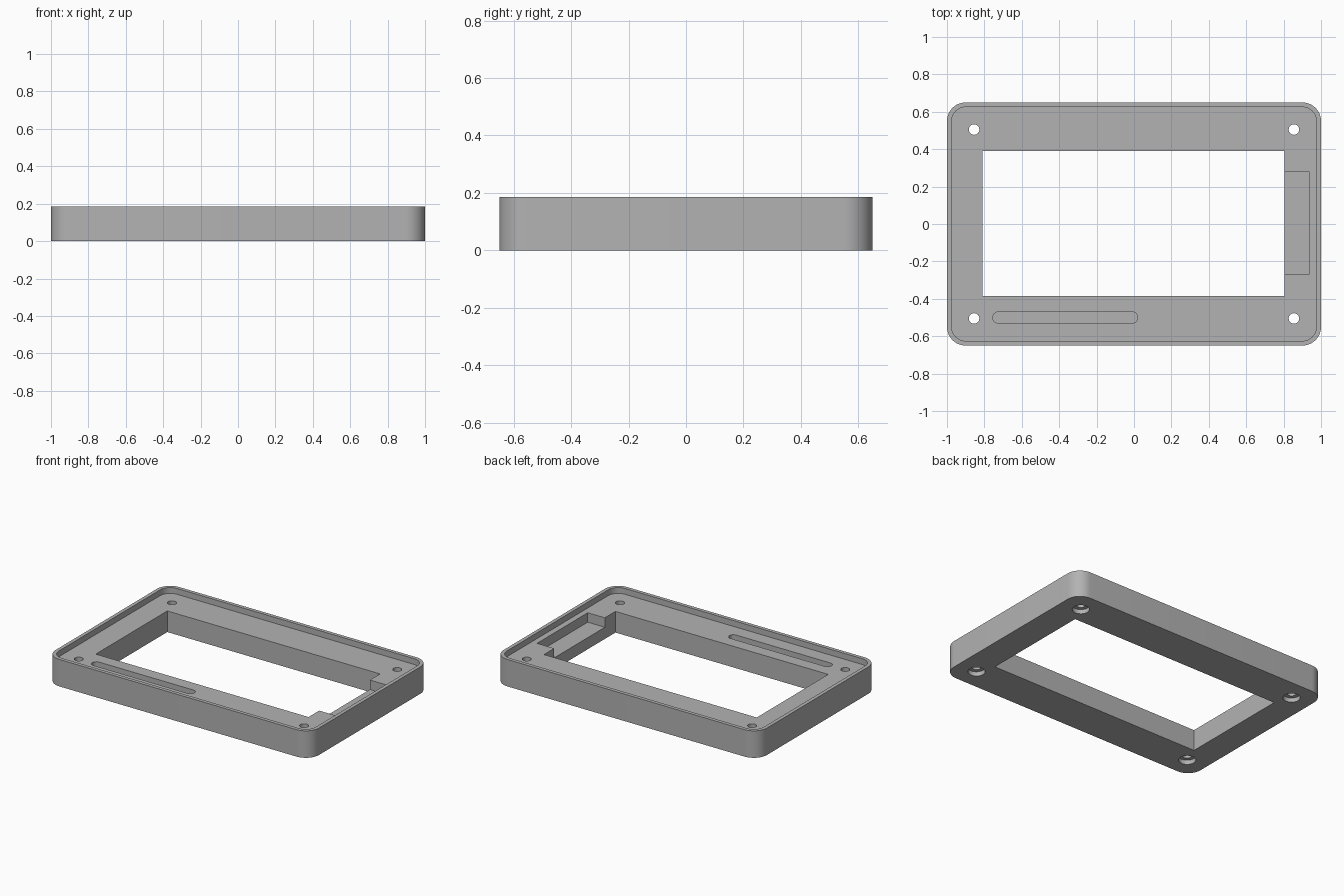
import bpy
import bmesh
from math import cos, sin, pi

cube = bpy.data.objects.get("Cube")
if cube:
    bpy.data.objects.remove(cube, do_unlink=True)

HEIGHT, FLOOR, POCKET = 0.185, 0.145, 0.08   # rim top, ledge, pocket floor
ABOVE, BELOW = 0.3, -0.1                     # overshoot for cutters

grey = bpy.data.materials.new("plain grey")
grey.use_nodes = True
colour = (0.45, 0.45, 0.45, 1)
grey.diffuse_color = colour
grey.node_tree.nodes["Principled BSDF"].inputs["Base Color"].default_value = colour


def prism(name, x0, x1, y0, y1, z0, z1, radius=0.0, steps=12):
    """Upright block with rounded vertical corners."""
    corners = [(x1, y1, -1, -1), (x0, y1, 1, -1), (x0, y0, 1, 1), (x1, y0, -1, 1)]
    points = []
    for i, (x, y, sx, sy) in enumerate(corners):
        cx, cy = x + sx * radius, y + sy * radius
        for k in range(steps + 1 if radius else 1):
            a = (i + k / steps) * pi / 2
            points.append((cx + radius * cos(a), cy + radius * sin(a), z0))
    bm = bmesh.new()
    face = bm.faces.new([bm.verts.new(p) for p in points])
    top = bmesh.ops.extrude_face_region(bm, geom=[face])["geom"]
    bmesh.ops.translate(bm, vec=(0, 0, z1 - z0),
                        verts=[v for v in top if isinstance(v, bmesh.types.BMVert)])
    bmesh.ops.remove_doubles(bm, verts=bm.verts, dist=1e-5)
    bmesh.ops.recalc_face_normals(bm, faces=bm.faces)
    mesh = bpy.data.meshes.new(name)
    bm.to_mesh(mesh)
    bm.free()
    mesh.materials.append(grey)
    obj = bpy.data.objects.new(name, mesh)
    bpy.context.collection.objects.link(obj)
    return obj


def disc(name, x, y, r, z0, z1):
    return prism(name, x - r, x + r, y - r, y + r, z0, z1, r, 8)


# Outer body
frame = prism("bezel_frame", -1, 1, -0.65, 0.65, 0, HEIGHT, 0.1)

# Rim recess, window, side pocket and long groove
cutters = [
    prism("recess_cutter", -0.975, 0.975, -0.625, 0.625, FLOOR, ABOVE, 0.075),
    prism("window_cutter", -0.81, 0.805, -0.385, 0.39, BELOW, ABOVE),
    prism("pocket_cutter", 0.7, 0.935, -0.27, 0.28, POCKET, ABOVE),
    prism("groove_cutter", -0.755, 0.02, -0.53, -0.47, POCKET, ABOVE, 0.0299),
]

# Screw holes, counterbored from underneath
for x in (-0.855, 0.855):
    for y in (-0.505, 0.505):
        cutters.append(disc("screw_hole_cutter", x, y, 0.028, BELOW, ABOVE))
        cutters.append(disc("counterbore_cutter", x, y, 0.054, BELOW, 0.03))

bpy.context.view_layer.objects.active = frame
frame.select_set(True)
for cutter in cutters:
    cutter.hide_render = True
    mod = frame.modifiers.new("cut", 'BOOLEAN')
    mod.operation = 'DIFFERENCE'
    mod.solver = 'EXACT'
    mod.object = cutter
    bpy.ops.object.modifier_apply(modifier=mod.name)
    bpy.data.objects.remove(cutter, do_unlink=True)

bpy.ops.object.shade_smooth_by_angle(angle=pi / 6)
